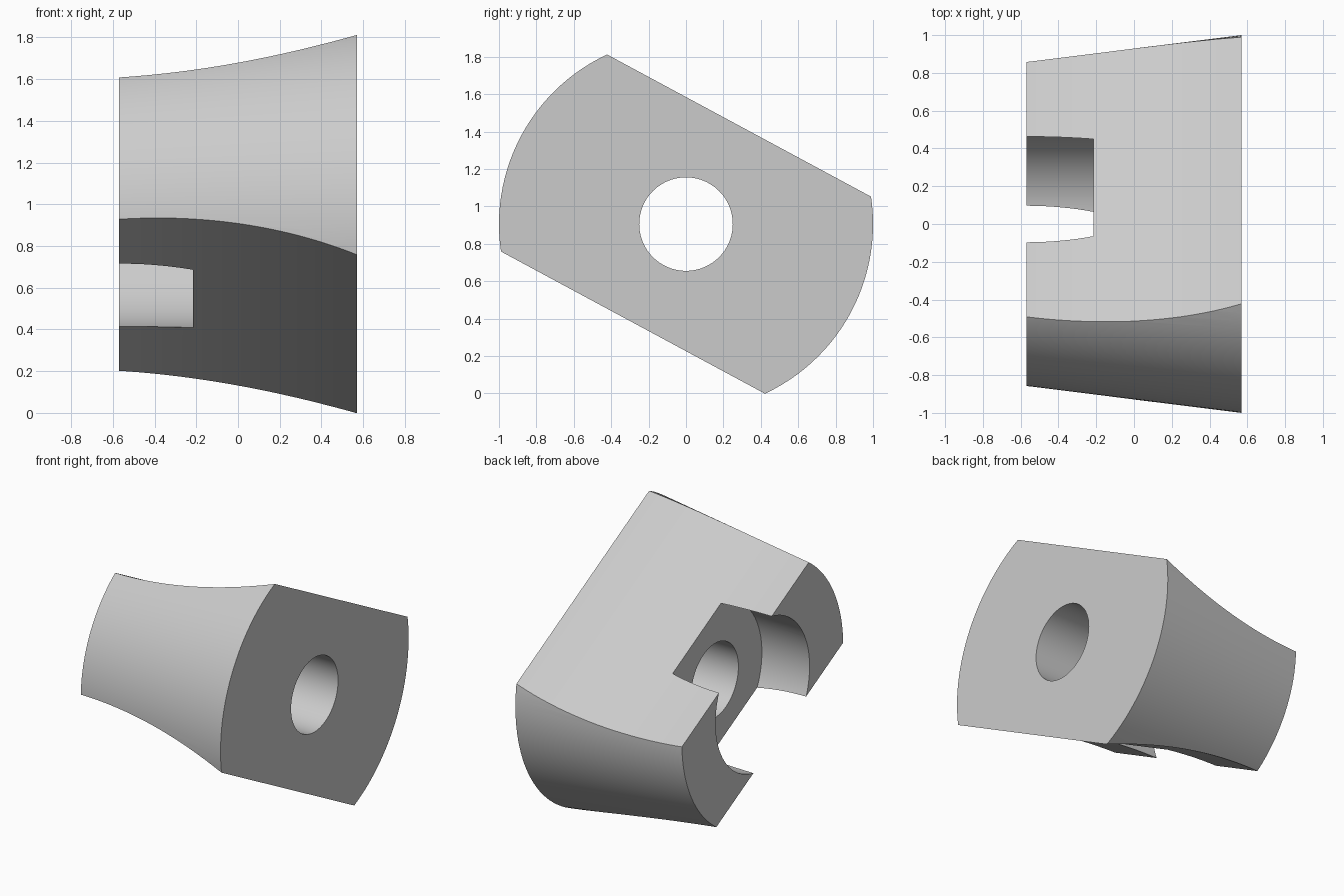
import bpy, bmesh, math
from mathutils import Matrix

cube = bpy.data.objects.get("Cube")
if cube:
    bpy.data.objects.remove(cube, do_unlink=True)

HALF = 0.57            # half length along x
AXIS_Z = 0.905         # height of the central axis
SMALL_R, LARGE_R = 0.858, 1.0
TILT = math.radians(-28.3)
WAIST, SWEEP_R = 0.386, 3.17    # flat distance at the small end, sweep radius

grey = bpy.data.materials.new("light_grey")
grey.use_nodes = True
colour = (0.6, 0.6, 0.6, 1)
grey.diffuse_color = colour
grey.node_tree.nodes["Principled BSDF"].inputs["Base Color"].default_value = colour


def make_object(name, bm):
    bmesh.ops.recalc_face_normals(bm, faces=bm.faces)
    mesh = bpy.data.meshes.new(name)
    bm.to_mesh(mesh)
    bm.free()
    mesh.materials.append(grey)
    obj = bpy.data.objects.new(name, mesh)
    bpy.context.collection.objects.link(obj)
    obj.location.z = AXIS_Z
    return obj


def round_part(name, r1, r2, x1, x2, sides=128):
    """Cone or cylinder lying along x."""
    bm = bmesh.new()
    place = Matrix.Translation(((x1 + x2) / 2, 0, 0)) @ Matrix.Rotation(math.pi / 2, 4, 'Y')
    bmesh.ops.create_cone(bm, cap_ends=True, segments=sides, radius1=r1,
                          radius2=r2, depth=x2 - x1, matrix=place)
    return make_object(name, bm)


def swept_bar(name, steps=32):
    """Bar whose two faces flare in mirrored sweeps, tangent at the small end."""
    upper = [(-HALF - 0.2, WAIST)]
    for i in range(steps + 1):
        s = i / steps * (2 * HALF + 0.1)
        d = WAIST + SWEEP_R - math.sqrt(SWEEP_R ** 2 - s ** 2)
        upper.append((s - HALF, d))
    profile = upper + [(x, -d) for x, d in reversed(upper)]
    bm = bmesh.new()
    near, far = ([bm.verts.new((x, y, d)) for x, d in profile] for y in (-1.5, 1.5))
    bm.faces.new(near)
    bm.faces.new(far)
    for i in range(len(profile)):
        bm.faces.new((near[i - 1], near[i], far[i], far[i - 1]))
    bm.transform(Matrix.Rotation(TILT, 4, 'X'))
    return make_object(name, bm)


# Tapered body, trimmed by the swept bar, then bored; the counterbore
# breaks out of both flats at the small end
body = round_part("tapered_body", SMALL_R, LARGE_R, -HALF, HALF)
tools = [
    (swept_bar("flats_trimmer"), 'INTERSECT'),
    (round_part("bore_cutter", 0.25, 0.25, -1, 1, 96), 'DIFFERENCE'),
    (round_part("counterbore_cutter", 0.5, 0.5, -1, -0.215), 'DIFFERENCE'),
]
bpy.context.view_layer.update()
bpy.context.view_layer.objects.active = body
for tool, operation in tools:
    tool.hide_render = True
    mod = body.modifiers.new(tool.name, 'BOOLEAN')
    mod.operation = operation
    mod.solver = 'EXACT'
    mod.object = tool
    bpy.ops.object.modifier_apply(modifier=mod.name)
    bpy.data.objects.remove(tool, do_unlink=True)

# Smooth curved sides, sharp rims
bpy.ops.object.select_all(action='DESELECT')
body.select_set(True)
bpy.ops.object.shade_smooth_by_angle(angle=math.radians(20))
